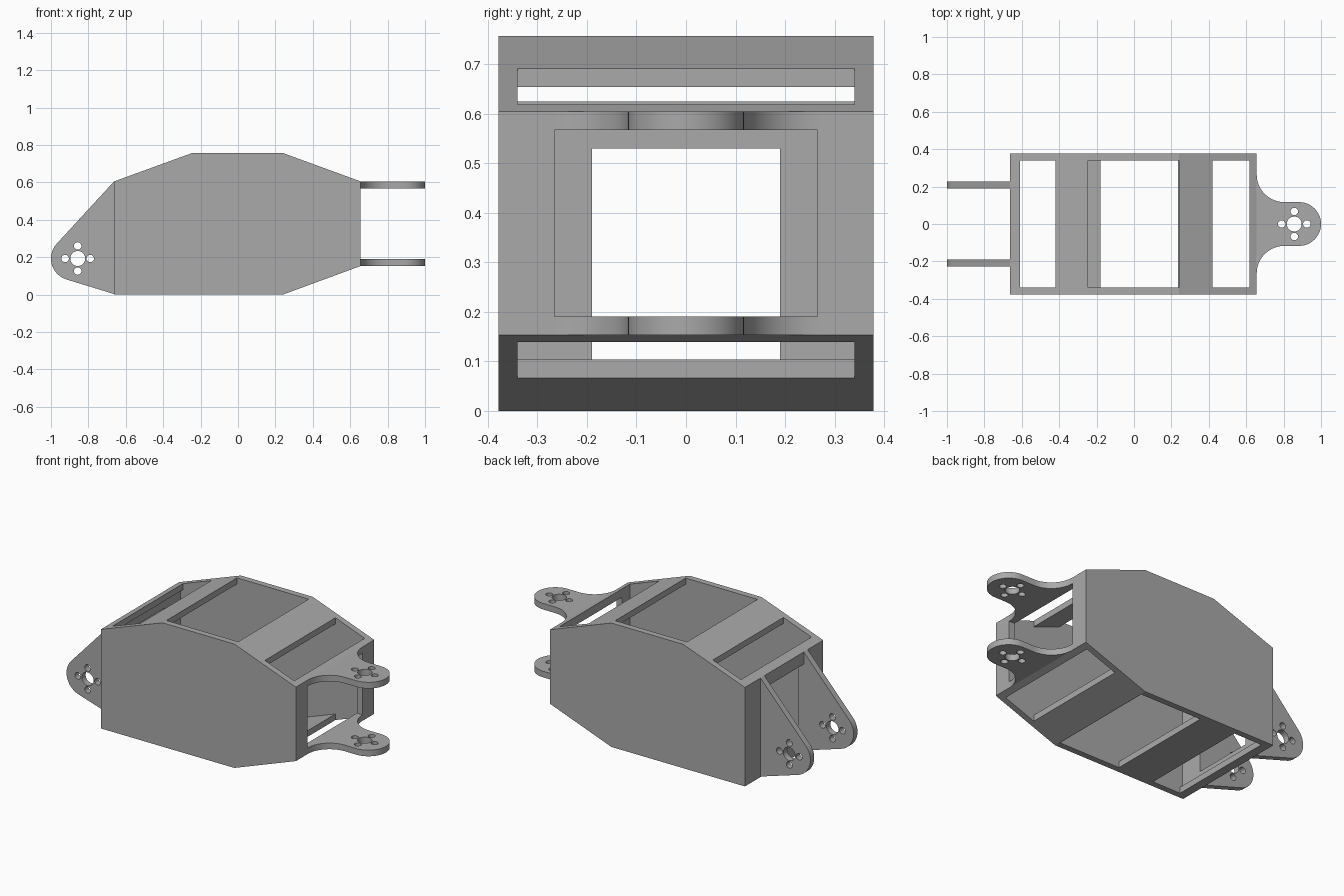
import bpy, bmesh, math
from mathutils import Matrix

if "Cube" in bpy.data.objects:
    bpy.data.objects.remove(bpy.data.objects["Cube"])

grey = bpy.data.materials.new("mid grey")
grey.diffuse_color = (0.4, 0.4, 0.4, 1)
grey.use_nodes = True
grey.node_tree.nodes["Principled BSDF"].inputs["Base Color"].default_value = grey.diffuse_color


def prism(name, profile, half_y):
    """Extrude an (x, z) profile symmetrically along y."""
    bm = bmesh.new()
    face = bm.faces.new([bm.verts.new((x, -half_y, z)) for x, z in profile])
    ext = bmesh.ops.extrude_face_region(bm, geom=[face])
    verts = [v for v in ext["geom"] if isinstance(v, bmesh.types.BMVert)]
    bmesh.ops.translate(bm, verts=verts, vec=(0, 2 * half_y, 0))
    bmesh.ops.recalc_face_normals(bm, faces=bm.faces)
    mesh = bpy.data.meshes.new(name)
    bm.to_mesh(mesh)
    bm.free()
    mesh.materials.append(grey)
    obj = bpy.data.objects.new(name, mesh)
    bpy.context.collection.objects.link(obj)
    return obj


def box(x0, x1, z0, z1, half_y):
    return prism("cutter", [(x0, z0), (x1, z0), (x1, z1), (x0, z1)], half_y)


def cut(target, cutter):
    bpy.context.view_layer.objects.active = target
    mod = target.modifiers.new("cut", 'BOOLEAN')
    mod.operation, mod.solver, mod.object = 'DIFFERENCE', 'EXACT', cutter
    bpy.ops.object.modifier_apply(modifier=mod.name)
    bpy.data.objects.remove(cutter)


def arc(cx, cy, r, a0, a1, n):
    return [(cx + r * math.cos(a0 + (a1 - a0) * i / n),
             cy + r * math.sin(a0 + (a1 - a0) * i / n)) for i in range(n + 1)]


def bracket(name, outline, hub, matrix):
    """Flat plate with one large and four small holes."""
    loops = [outline, arc(*hub, 0.04, 0, math.tau, 32)[:-1]]
    for k in range(4):
        a = k * math.pi / 2
        loops.append(arc(hub[0] + 0.067 * math.cos(a), hub[1] + 0.067 * math.sin(a),
                         0.02, 0, math.tau, 20)[:-1])
    curve = bpy.data.curves.new(name, 'CURVE')
    curve.dimensions, curve.fill_mode, curve.extrude = '2D', 'BOTH', T / 2
    for pts in loops:
        spline = curve.splines.new('POLY')
        spline.points.add(len(pts) - 1)
        for p, (x, y) in zip(spline.points, pts):
            p.co = (x, y, 0, 1)
        spline.use_cyclic_u = True
    curve.materials.append(grey)
    obj = bpy.data.objects.new(name, curve)
    obj.matrix_world = matrix
    bpy.context.collection.objects.link(obj)
    bpy.ops.object.select_all(action='DESELECT')
    obj.select_set(True)
    bpy.context.view_layer.objects.active = obj
    bpy.ops.object.convert(target='MESH')
    obj = bpy.context.object
    bm = bmesh.new()
    bm.from_mesh(obj.data)
    bmesh.ops.remove_doubles(bm, verts=bm.verts, dist=1e-5)
    bmesh.ops.recalc_face_normals(bm, faces=bm.faces)
    bm.to_mesh(obj.data)
    bm.free()
    bpy.ops.object.shade_smooth_by_angle(angle=math.radians(30))
    return obj


T = 0.0375                      # sheet thickness
BACK, FRONT = -0.663, 0.656     # body ends
W = 0.378                       # body half width
IN = W - T

# hollow body shell
body = prism("body_shell", [(BACK, 0), (0.24, 0), (FRONT, 0.153), (FRONT, 0.605),
                            (0.24, 0.757), (-0.245, 0.757), (BACK, 0.605)], W)
b, f = BACK + T, FRONT - T
cut(body, prism("cutter", [(b, T), (0.24, T), (f, 0.139 + T), (f, 0.619 - T),
                           (0.24, 0.757 - T), (-0.245, 0.757 - T), (b, 0.619 - T)], IN))
# openings in roof and floor
for x0, x1, z0, z1 in [(-0.61, -0.42, -0.1, 0.9), (0.42, 0.618, -0.1, 0.9),
                       (-0.245, 0.24, 0.4, 0.9), (-0.18, 0.235, -0.1, 0.3)]:
    cut(body, box(x0, x1, z0, z1, IN))
# end windows
cut(body, box(0.5, 0.8, 0.153 + T, 0.605 - T, 0.265))
cut(body, box(-0.8, -0.55, 2 * T, 0.53, 0.19))

# front brackets: concave shoulders, rounded tip
q = math.pi / 2
R = 0.117
fillet = 0.265 - R
outline = (arc(FRONT + fillet, -0.265, fillet, 2 * q, q, 14)
           + arc(1 - R, 0, R, -q, q, 24)
           + arc(FRONT + fillet, 0.265, fillet, -q, -2 * q, 14))
for name, z in (("lower_front_bracket", 0.153 + T / 2), ("upper_front_bracket", 0.605 - T / 2)):
    bracket(name, outline, (0.857, 0), Matrix.Translation((0, 0, z)))

# rear brackets: straight edges tangent to a rounded tip
cx, cz = R - 1, 0.193


def tangent_angle(px, pz, side):
    d = math.hypot(px - cx, pz - cz)
    return math.atan2(pz - cz, px - cx) + side * math.acos(R / d)


a_top = tangent_angle(BACK, 0.605, 1)
a_bot = tangent_angle(BACK, 0.003, -1) + math.tau
outline = [(BACK, 0.003), (BACK, 0.605)] + arc(cx, cz, R, a_top, a_bot, 24)
for name, y in (("near_rear_bracket", -0.19 - T / 2), ("far_rear_bracket", 0.19 + T / 2)):
    bracket(name, outline, (-0.857, cz),
            Matrix.Translation((0, y, 0)) @ Matrix.Rotation(q, 4, 'X'))
